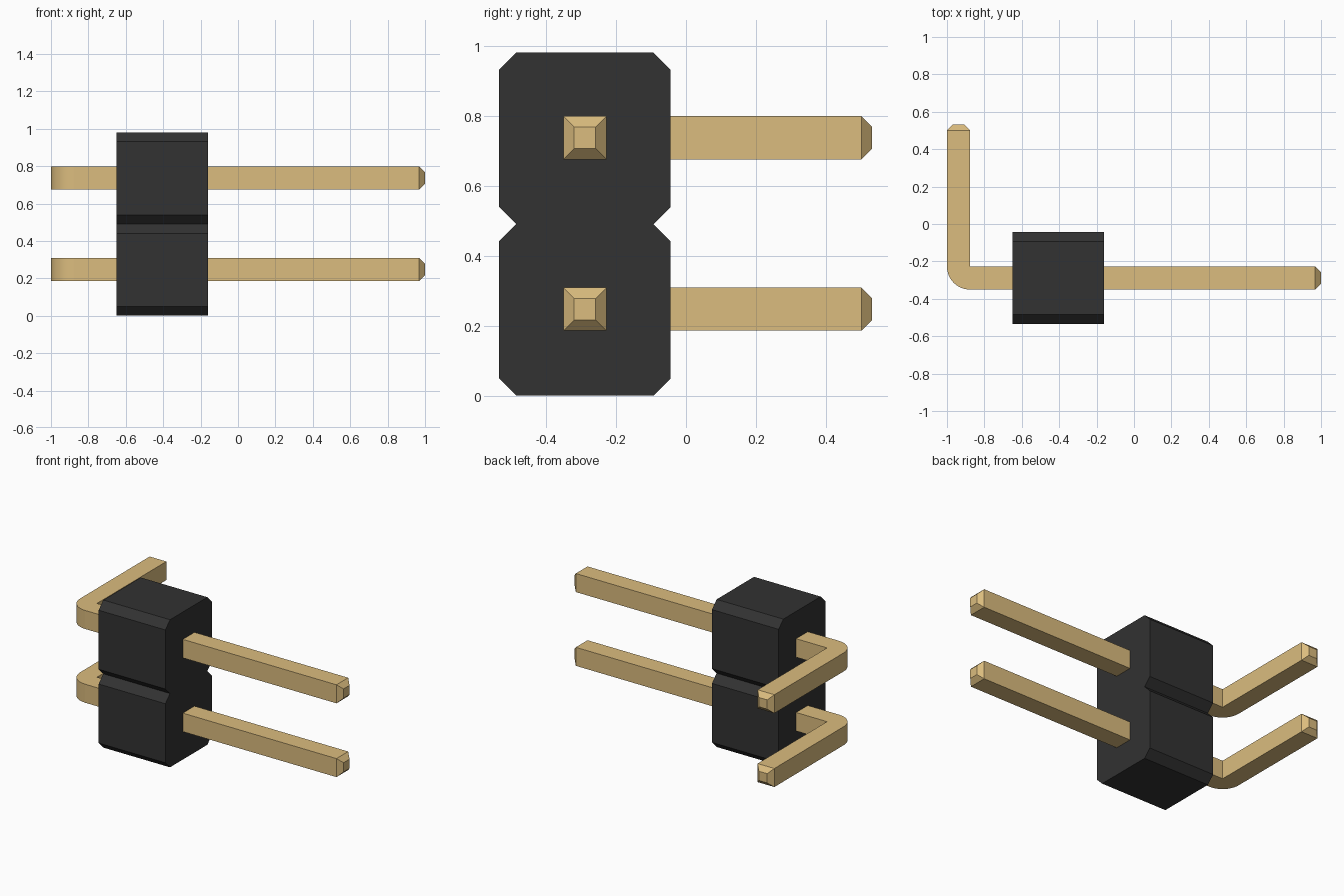
import bpy, bmesh, math
from mathutils import Vector

if "Cube" in bpy.data.objects:
    bpy.data.objects.remove(bpy.data.objects["Cube"])

PITCH = 0.49       # height of one connector cell
CH = 0.049         # corner chamfer of a cell
PIN = 0.123        # pin thickness
YC = -0.289        # centre line of the body in y
TIP = 0.031        # length of the tapered pin tip


def material(name, rgb):
    m = bpy.data.materials.new(name)
    m.diffuse_color = (*rgb, 1)
    m.use_nodes = True
    m.node_tree.nodes["Principled BSDF"].inputs["Base Color"].default_value = m.diffuse_color
    return m


black = material("black_plastic", (0.032, 0.032, 0.032))
gold = material("gold_metal", (0.708, 0.503, 0.209))


def prism(bm, points, direction):
    """Extrude a closed outline into a solid."""
    face = bm.faces.new([bm.verts.new(p) for p in points])
    out = bmesh.ops.extrude_face_region(bm, geom=[face], use_keep_orig=True)
    verts = [g for g in out["geom"] if isinstance(g, bmesh.types.BMVert)]
    bmesh.ops.translate(bm, verts=verts, vec=direction)
    bmesh.ops.recalc_face_normals(bm, faces=bm.faces)


def finish(bm, name, mat):
    mesh = bpy.data.meshes.new(name)
    bm.to_mesh(mesh)
    bm.free()
    mesh.materials.append(mat)
    obj = bpy.data.objects.new(name, mesh)
    bpy.context.collection.objects.link(obj)
    return obj


# Housing: two stacked chamfered cells, one outline extruded along x
h = PITCH / 2
side = []
for i in range(2):
    z = i * PITCH
    side += [(h - CH, z), (h, z + CH), (h, z + PITCH - CH), (h - CH, z + PITCH)]
side = [p for i, p in enumerate(side) if i != 4]   # the cells share the notch point
outline = side + [(-y, z) for y, z in reversed(side)]
bm = bmesh.new()
prism(bm, [(-0.65, YC + y, z) for y, z in outline], (0.49, 0, 0))
finish(bm, "housing", black)


# Pins: L-shaped outline with a rounded outer bend, sharp inner corner
def make_pin(name, zc):
    y0, y1 = YC - PIN / 2, YC + PIN / 2
    xi = -1 + PIN
    pts = [(1 - TIP, y0), (1 - TIP, y1), (xi, y1),
           (xi, 0.532 - TIP), (-1, 0.532 - TIP)]
    for k in range(11):
        a = math.pi + k * math.pi / 20
        pts.append((xi + PIN * math.cos(a), y1 + PIN * math.sin(a)))
    bm = bmesh.new()
    prism(bm, [(x, y, zc - PIN / 2) for x, y in pts], (0, 0, PIN))
    # Smooth only the rounded bend
    for f in bm.faces:
        f.smooth = f.normal.x < -0.01 and f.normal.y < -0.01
    # Tapered tips on both ends
    for axis, limit in ((Vector((1, 0, 0)), 0.9), (Vector((0, 1, 0)), 0.4)):
        end = [f for f in bm.faces if f.normal.dot(axis) > 0.99
               and f.calc_center_median().dot(axis) > limit]
        tip = bmesh.ops.extrude_discrete_faces(bm, faces=end)["faces"][0]
        c = tip.calc_center_median()
        for v in tip.verts:
            v.co = c + (v.co - c) * 0.5 + axis * TIP
    bmesh.ops.recalc_face_normals(bm, faces=bm.faces)
    finish(bm, name, gold)


for name, i in (("lower_pin", 0), ("upper_pin", 1)):
    make_pin(name, PITCH * (i + 0.5) + 0.002)
